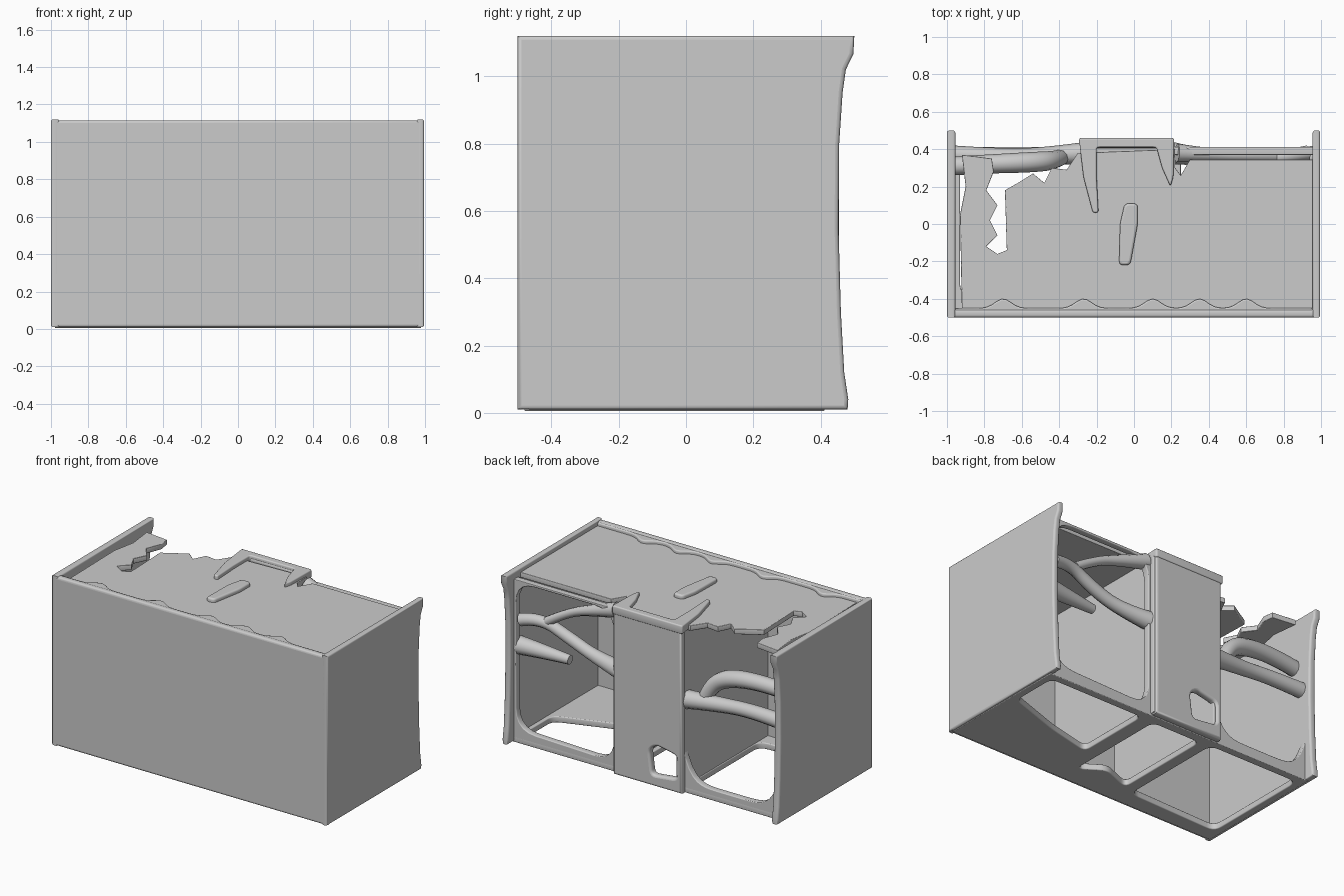
import bpy, math
from mathutils import Matrix, Vector

if "Cube" in bpy.data.objects:
    bpy.data.objects.remove(bpy.data.objects["Cube"])

AXES = {
    'xy': Matrix(((1, 0, 0), (0, 1, 0), (0, 0, 1))),
    'xz': Matrix(((1, 0, 0), (0, 0, -1), (0, 1, 0))),
    'yz': Matrix(((0, 0, 1), (1, 0, 0), (0, 1, 0))),
}


def soften(pts, n):
    """Corner-cutting subdivision of a closed outline."""
    for _ in range(n):
        out = []
        for i, p in enumerate(pts):
            q = pts[(i + 1) % len(pts)]
            out += [(p[0] * .75 + q[0] * .25, p[1] * .75 + q[1] * .25),
                    (p[0] * .25 + q[0] * .75, p[1] * .25 + q[1] * .75)]
        pts = out
    return pts


def rounded(pts, r, n=5):
    """Polygon with each corner replaced by a small curve of reach r."""
    out = []
    for i, p in enumerate(pts):
        p, a, b = Vector(p), Vector(pts[i - 1]), Vector(pts[(i + 1) % len(pts)])
        s, e = p + (a - p).normalized() * r, p + (b - p).normalized() * r
        for k in range(n + 1):
            t = k / n
            out.append(tuple(s * (1 - t) ** 2 + p * 2 * t * (1 - t) + e * t * t))
    return out


def to_mesh(ob):
    bpy.context.collection.objects.link(ob)
    bpy.ops.object.select_all(action='DESELECT')
    bpy.context.view_layer.objects.active = ob
    ob.select_set(True)
    bpy.ops.object.convert(target='MESH')
    bpy.ops.object.shade_smooth_by_angle(angle=math.radians(50))
    return bpy.context.object


def panel(name, plane, lo, hi, outline, holes=(), edge=.008):
    """Plate with optional holes, spanning lo..hi across its plane."""
    cu = bpy.data.curves.new(name, 'CURVE')
    cu.dimensions, cu.fill_mode = '2D', 'BOTH'
    cu.extrude = (hi - lo) / 2 - edge
    cu.bevel_depth, cu.bevel_resolution, cu.offset = edge, 2, -edge
    for pts in [outline, *holes]:
        sp = cu.splines.new('POLY')
        sp.points.add(len(pts) - 1)
        for p, c in zip(sp.points, pts):
            p.co = (c[0], c[1], 0, 1)
        sp.use_cyclic_u = True
    ob = bpy.data.objects.new(name, cu)
    m = AXES[plane]
    ob.matrix_world = Matrix.Translation(
        Vector([abs(c) for c in m.col[2]]) * (lo + hi) / 2) @ m.to_4x4()
    return to_mesh(ob)


def rod(name, pts, radii):
    """Irregular organic brace."""
    cu = bpy.data.curves.new(name, 'CURVE')
    cu.dimensions, cu.bevel_depth, cu.bevel_resolution = '3D', 1, 3
    cu.use_fill_caps = True
    sp = cu.splines.new('NURBS')
    sp.points.add(len(pts) - 1)
    for p, c, r in zip(sp.points, pts, radii):
        p.co, p.radius = (*c, 1), r
    sp.use_endpoint_u, sp.order_u, sp.resolution_u = True, 3, 6
    return to_mesh(bpy.data.objects.new(name, cu))


def rect(a, b, c, d):
    return [(a, c), (b, c), (b, d), (a, d)]


# Front and side panels
panel('front_panel', 'xz', -.5, -.455, rect(-.99, .99, .01, 1.115), edge=.015)
side = [(-.5, .01), (.48, .01), (.482, .04), (.47, .12), (.46, .3), (.453, .55),
        (.455, .8), (.465, .95), (.475, 1.02), (.497, 1.065), (.5, 1.12), (-.5, 1.12)]
panel('left_side', 'yz', -1, -.955, side, edge=.012)
panel('right_side', 'yz', .955, .995, side, edge=.012)

# Worktop with broken back left area
top = [(-.92, -.47), (.97, -.47), (.97, .345), (.3, .345), (.25, .26), (.22, .3),
       (.22, .4), (-.3, .38), (-.36, .29), (-.44, .3), (-.48, .22), (-.54, .27),
       (-.62, .22), (-.69, .18), (-.68, -.14), (-.73, -.16), (-.79, -.12),
       (-.73, -.06), (-.77, .02), (-.73, .1), (-.79, .18), (-.75, .28),
       (-.76, .35), (-.92, .37), (-.9, .2), (-.93, .05)]
panel('worktop', 'xy', 1.055, 1.09, top, edge=.004)

# Scalloped lip behind the front edge
lip = [(-.96, -.48), (.96, -.48)]
for i in range(77):
    lip.append((.96 - i * .0253, 0))
    lip[-1] = (lip[-1][0], -.45 + sum(.05 * math.exp(-((lip[-1][0] - c) / .06) ** 2)
                                      for c in (-.7, -.27, .1, .35, .6)))
panel('front_lip', 'xy', 1.07, 1.11, lip)

# Raised rim and ridge over the pedestal
rim = [(-.22, .06), (-.27, .25), (-.295, .46), (.215, .46), (.21, .25), (.195, .2),
       (.15, .3), (.12, .41), (-.2, .41), (-.2, .25), (-.19, .06)]
panel('pedestal_rim', 'xy', 1.06, 1.115, rounded(rim, .015), edge=.008)
ridge = [(-.08, -.22), (-.02, -.22), (.02, .0), (.02, .11), (-.05, .11), (-.075, 0)]
panel('top_ridge', 'xy', 1.07, 1.115, rounded(ridge, .025), edge=.012)

# Pedestal walls and back with a gap at its foot
gap = rounded([(-.25, .1), (-.07, .08), (-.05, .24), (-.1, .28), (-.25, .25)], .03)
panel('pedestal_back', 'xz', .405, .455, rect(-.285, .21, .01, 1.1), [gap], .015)
panel('pedestal_left_wall', 'yz', -.275, -.235, rect(-.47, .44, .02, 1.07))
panel('pedestal_right_wall', 'yz', .18, .22, rect(-.47, .44, .02, 1.07))

# Back frame: curved sills, and a rounded surround on the right bay
right_hole = rounded([(.235, .07), (.94, .09), (.945, 1.055), (.235, 1.055)], .14)
panel('right_bay_frame', 'xz', .37, .412, rect(.2, .97, .01, 1.07), [right_hole], .005)
sill = [(-.98, .01), (-.25, .01)]
for i in range(25):
    t = 1 - i / 12
    sill.append((-.615 + .365 * t, .075 + .28 * abs(t) ** 6))
panel('left_bay_sill', 'xz', .37, .412, sill, edge=.005)

# Base plate with three openings
bays = [
    rounded([(-.93, -.38), (-.28, -.36), (-.28, .36), (-.93, .36)], .06),
    rounded([(-.2, -.32), (0, -.24), (.15, -.34), (.15, .35), (-.2, .35)], .05),
    rounded([(.25, -.15), (.55, -.08), (.93, .05), (.93, .36), (.25, .36)], .05),
]
panel('base_plate', 'xy', .005, .045, rect(-.98, .98, -.48, .412), bays, .006)

# Remnants of shelves and braces in the two open bays
rod('left_lower_brace', [(-.97, .37, .63), (-.75, .36, .64), (-.5, .36, .62),
                         (-.25, .38, .6)], (.05, .045, .045, .06))
rod('left_upper_brace', [(-.97, .31, .8), (-.8, .32, .82), (-.55, .33, .8),
                         (-.42, .34, .72), (-.38, .36, .61)], (.05, .05, .055, .05, .04))
rod('right_lower_brace', [(.97, .36, .62), (.85, .35, .62), (.6, .34, .61)],
    (.06, .05, .03))
rod('right_upper_brace', [(.93, .38, .8), (.8, .36, .84), (.6, .34, .75), (.4, .35, .68),
                          (.2, .38, .66)], (.04, .035, .04, .04, .06))
rod('right_top_brace', [(.75, .36, .83), (.6, .36, .93), (.4, .37, 1.0), (.23, .38, 1.05)],
    (.03, .025, .035, .05))
